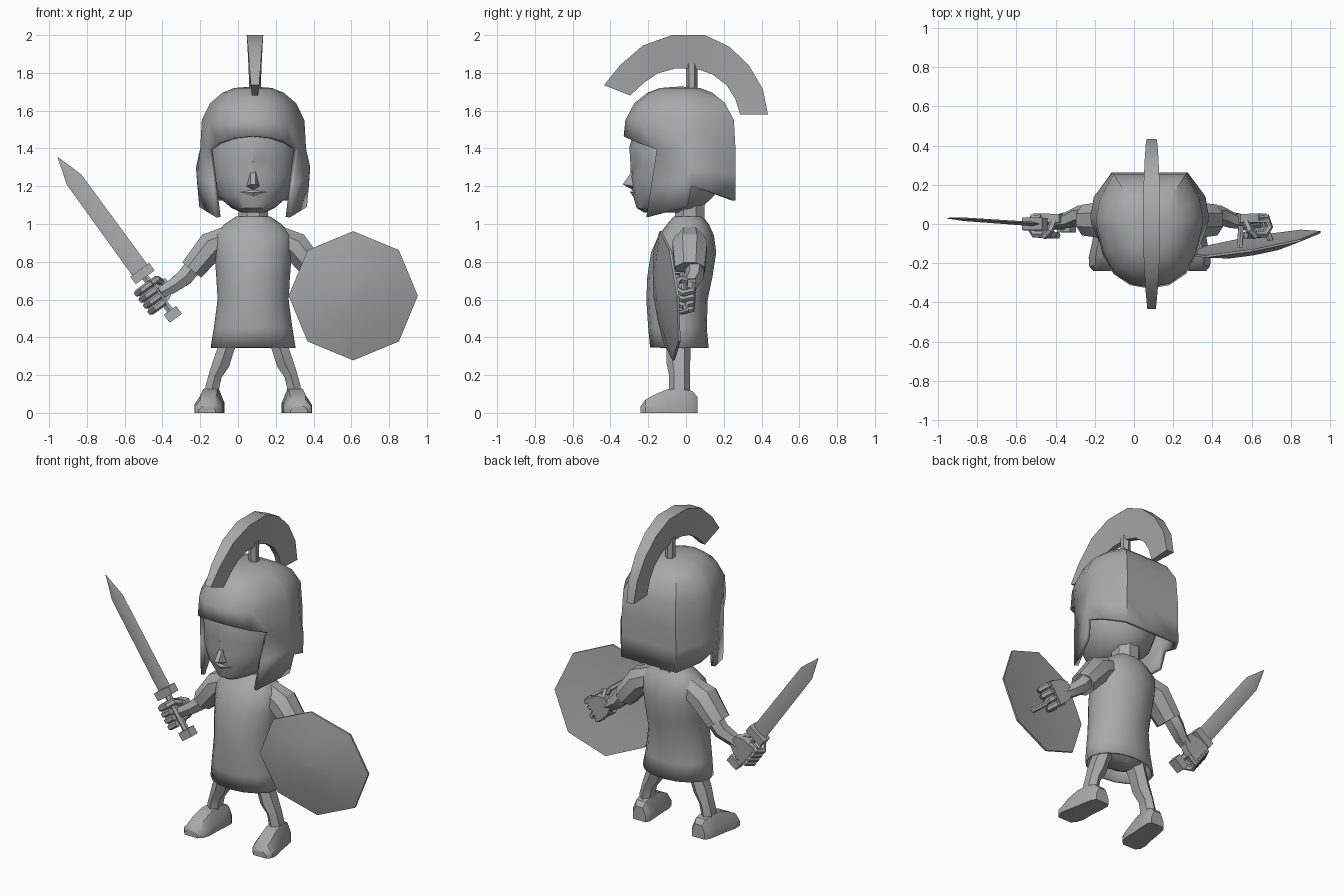
import bpy, bmesh, math
from mathutils import Vector as V

if "Cube" in bpy.data.objects:
    bpy.data.objects.remove(bpy.data.objects["Cube"])

CX = 0.08  # symmetry plane of the figure
grey = bpy.data.materials.new("plain_grey")
grey.diffuse_color = (0.4, 0.4, 0.4, 1)
grey.use_nodes = True
grey.node_tree.nodes["Principled BSDF"].inputs["Base Color"].default_value = grey.diffuse_color


def make(name, verts, faces):
    me = bpy.data.meshes.new(name)
    me.from_pydata([tuple(v) for v in verts], [], faces)
    bm = bmesh.new()
    bm.from_mesh(me)
    bmesh.ops.recalc_face_normals(bm, faces=bm.faces)
    bm.to_mesh(me)
    bm.free()
    me.materials.append(grey)
    ob = bpy.data.objects.new(name, me)
    bpy.context.collection.objects.link(ob)
    return ob


def loft(name, rings, cap0=True, cap1=True):
    n, m = len(rings[0]), len(rings)
    faces = [(i * n + j, i * n + (j + 1) % n, (i + 1) * n + (j + 1) % n, (i + 1) * n + j)
             for i in range(m - 1) for j in range(n)]
    if cap0:
        faces.append(tuple(range(n)))
    if cap1:
        faces.append(tuple(range((m - 1) * n, m * n)))
    return make(name, [v for r in rings for v in r], faces)


def tube(name, path, radii, n=6, ref=(0, 1, 0)):
    """Radii are numbers or pairs (across ref, along ref)."""
    path, ref, rings = [V(p) for p in path], V(ref), []
    for i, p in enumerate(path):
        t = (path[min(i + 1, len(path) - 1)] - path[max(i - 1, 0)]).normalized()
        a = t.cross(ref).normalized()
        b = a.cross(t)
        r = radii[i] if isinstance(radii, (list, tuple)) else radii
        ra, rb = r if isinstance(r, tuple) else (r, r)
        rings.append([p + a * ra * math.cos(q) + b * rb * math.sin(q)
                      for q in [2 * math.pi * (k + .5) / n for k in range(n)]])
    return loft(name, rings)


def block(name, c, axes, half):
    a, b, d = [x * h for x, h in zip(axes, half)]
    return loft(name, [[c + a * i + b * j + d * k for i, j in ((-1, -1), (1, -1), (1, 1), (-1, 1))]
                       for k in (-1, 1)])


def oval(z, hw, yf, yb, n=16):
    ym, ry = (yf + yb) / 2, (yb - yf) / 2
    return [V((CX + hw * math.sin(2 * math.pi * k / n), ym - ry * math.cos(2 * math.pi * k / n), z))
            for k in range(n)]


def side(s, p):  # place an offset point on side s of the body
    return V((CX + s * p[0], p[1], p[2]))


# head with shallow eye sockets
rings = [oval(*r) for r in ((1.06, .06, -.22, 0), (1.085, .115, -.262, .08), (1.15, .19, -.28, .15),
                            (1.25, .225, -.292, .18), (1.33, .23, -.295, .19), (1.41, .23, -.3, .19),
                            (1.55, .19, -.25, .16), (1.64, .1, -.1, .1))]
for k in (1, 15):
    rings[4][k].y += .022
loft("head", rings)

# nose and lips
make("nose", [side(1, p) for p in ((-.014, -.285, 1.28), (.014, -.285, 1.28), (-.034, -.28, 1.2),
                                   (.034, -.28, 1.2), (-.013, -.335, 1.21), (.013, -.335, 1.21),
                                   (0, -.28, 1.18))],
     [(0, 1, 5, 4), (0, 4, 2), (1, 3, 5), (2, 4, 6), (4, 5, 6), (5, 3, 6), (0, 2, 6, 3, 1)])
for name, z, d in (("upper_lip", 1.175, .01), ("lower_lip", 1.155, -.01)):
    make(name, [side(1, p) for p in ((-.08, -.262, 1.168), (.08, -.262, 1.168), (0, -.296, 1.168),
                                     (0, -.28, z + d))], [(0, 2, 3), (2, 1, 3), (0, 1, 2), (0, 3, 1)])

# neck
tube("neck", [(CX, .02, .98), (CX, .02, 1.14)], .085, 8)

# helmet: closed dome, then a skirt with cheek and neck guards
half = [(0, -.33, 1.465), (.1, -.312, 1.455), (.185, -.255, 1.43), (.24, -.155, 1.395), (.28, 0, 1.4),
        (.28, .04, 1.4), (.26, .14, 1.4), (.19, .262, 1.4), (0, .262, 1.4)]
low = half[:3] + [(.195, -.21, 1.035), (.285, 0, 1.09), (.295, .03, 1.2), (.28, .14, 1.165),
                  (.195, .262, 1.125), (0, .262, 1.125)]


def around(pts):
    return [side(1, p) for p in pts] + [side(-1, p) for p in pts[7:0:-1]]


rows = []
for z, k in ((1.72, .36), (1.695, .58), (1.64, .81), (1.55, .97)):
    rows.append(around([(x * k, -.03 + (y + .03) * k, z) for x, y, _ in half]))
rows.append(around(half))
rows.append(around([tuple((a + b) / 2 + (.015 if i == 0 and 3 < c < 7 else 0)
                          for i, (a, b) in enumerate(zip(p, q)))
                    for c, (p, q) in enumerate(zip(half, low))]))
rows.append(around(low))
verts = [v for r in rows for v in r] + [V((CX, -.03, 1.728))]
faces = [(i * 16 + j, i * 16 + (j + 1) % 16, (i + 1) * 16 + (j + 1) % 16, (i + 1) * 16 + j)
         for i in range(6) for j in range(16) if i < 4 or 3 <= j <= 12]
faces += [(len(verts) - 1, j, (j + 1) % 16) for j in range(16)]
helmet = make("helmet", verts, faces)
bm = bmesh.new()
bm.from_mesh(helmet.data)
bmesh.ops.delete(bm, geom=[v for v in bm.verts if not v.link_faces], context='VERTS')
bm.to_mesh(helmet.data)
bm.free()
sol = helmet.modifiers.new("thickness", 'SOLIDIFY')
sol.thickness, sol.offset = .025, -1

# crest and its post
outer = [(-.434, 1.735), (-.35, 1.84), (-.228, 1.945), (-.074, 2), (.1, 2), (.228, 1.94), (.333, 1.84),
         (.407, 1.714), (.434, 1.58)]
inner = [(-.296, 1.68), (-.22, 1.75), (-.15, 1.797), (-.06, 1.822), (.05, 1.823), (.138, 1.793),
         (.215, 1.735), (.262, 1.66), (.286, 1.58)]
wide = (.022, .03, .038, .044, .044, .04, .035, .03, .025)
loft("crest", [[(.09 - w, *o), (.09 + w, *o), (.09 + .017, *i), (.09 - .017, *i)]
               for o, i, w in zip(outer, inner, wide)])
tube("crest_post", [(.09, .03, 1.68), (.09, .03, 1.85)], .03, 6)

# tunic, open at the hem, with hips inside
tunic = loft("tunic", [oval(*r) for r in (
    (.345, .225, -.19, .12), (.45, .208, -.2, .11), (.6, .188, -.21, .115), (.72, .195, -.205, .14),
    (.85, .205, -.185, .16), (.94, .205, -.145, .148), (1.0, .15, -.1, .12), (1.04, .09, -.065, .09))],
    cap0=False)
sol = tunic.modifiers.new("thickness", 'SOLIDIFY')
sol.thickness, sol.offset = .012, -1
loft("hips", [oval(*r) for r in ((.36, .06, -.09, .02), (.39, .15, -.14, .06), (.46, .18, -.16, .08),
                                 (.52, .17, -.15, .07))])

# legs, feet, sleeves and arms
for s, tag in ((-1, "right"), (1, "left")):
    tube(tag + "_leg", [side(s, p) for p in ((.1, -.035, .46), (.14, -.04, .35), (.17, -.04, .26),
                                             (.2, -.035, .2), (.215, -.035, .14), (.22, -.035, .08))],
         [.07, (.05, .065), (.052, .062), (.04, .055), (.042, .055), (.045, .055)])
    loft(tag + "_foot", [[side(s, (.215 - .12 * y + w * a, y, h * b)) for a, b in
                          ((-1, 0), (1, 0), (1, .45), (.55, 1), (-.55, 1), (-1, .45))]
                         for y, w, h in ((.06, .045, .085), (.035, .06, .115), (-.03, .065, .13),
                                         (-.1, .068, .125), (-.17, .076, .095), (-.215, .068, .07),
                                         (-.24, .045, .035))])
    tube(tag + "_sleeve", [side(s, p) for p in ((.12, .02, .93), (.22, .02, .885), (.325, .02, .756))],
         [(.07, .075), (.083, .1), (.07, .085)], 8)
    tube(tag + "_arm", [side(s, p) for p in ((.24, .03, .87), (.32, .045, .77), (.36, .045, .72),
                                             (.42, .02, .675), (.49, .01, .635))],
         [.055, .052, .05, .042, .035])

# hands: palm, thumb and four fingers curled round a slanted grip
D = V((-.588, .04, .808)).normalized()   # along the sword
N = V((.808, 0, .588))                   # across the blade
Y = V((0, 1, 0))
C = V((-.435, -.005, .63))
for s, tag in ((-1, "right"), (1, "left")):
    def flip(p):
        return p if s < 0 else V((2 * CX - p.x, p.y, p.z))

    def on(t, u, v):
        return flip(C + D * t - N * u - Y * v)

    ref = flip(D) - flip(V((0, 0, 0)))
    loft(tag + "_palm", [[on(t, u, v) for t, v in ((-k, -.055), (k, -.055), (k, -.01), (-k, -.01))]
                         for u, k in ((-.09, .035), (-.04, .065), (.045, .075))])
    for i in range(4):
        t = -.06 + .04 * i
        tube(f"{tag}_finger_{i + 1}", [on(t, u, v) for u, v in ((0, -.035), (.055, -.035), (.075, .012),
                                                                (.045, .05), (-.015, .05))],
             .02, 6, ref)
    tube(tag + "_thumb", [on(.03, -.06, -.03), on(.06, -.05, .03), on(.06, -.01, .06)], .02, 6, ref)

# sword: blade, guard, grip and pommel
P = V((-.515, 0, .75))
loft("sword_blade", [[P + D * d + N * w, P + D * d + Y * t, P + D * d - N * w, P + D * d - Y * t]
                     for d, w, t in ((0, .05, .011), (.6, .047, .009), (.745, .002, .002))])
block("sword_guard", P - D * .015, (N, Y, D), (.062, .032, .025))
tube("sword_grip", [P, V((-.34, -.012, .515))], .02, 6)
block("sword_pommel", V((-.345, -.012, .522)), (N, Y, D), (.04, .03, .026))


# shield: tilted eight-sided plate with a domed front and a nearly flat back
def plate(r, depth):
    out = []
    for k in range(8):
        a = k * math.pi / 4
        x, z = r * math.cos(a), r * math.sin(a)
        out.append((.61 + x, -.1 + .17 * x - .1 * z - depth, .62 + z))
    return out


loft("shield", [plate(.01, .055), plate(.18, .042), plate(.342, .006), plate(.342, -.006),
                plate(.18, .005), plate(.01, .01)])
tube("shield_handle", [(.54, -.12, .74), (.545, -.02, .74), (.665, 0, .54), (.7, -.09, .52)], .016, 6,
     (.8, 0, .6))

# smooth shading that keeps hard edges
for ob in bpy.data.objects:
    ob.select_set(True)
bpy.context.view_layer.objects.active = bpy.data.objects["head"]
bpy.ops.object.shade_smooth_by_angle(angle=math.radians(32))
